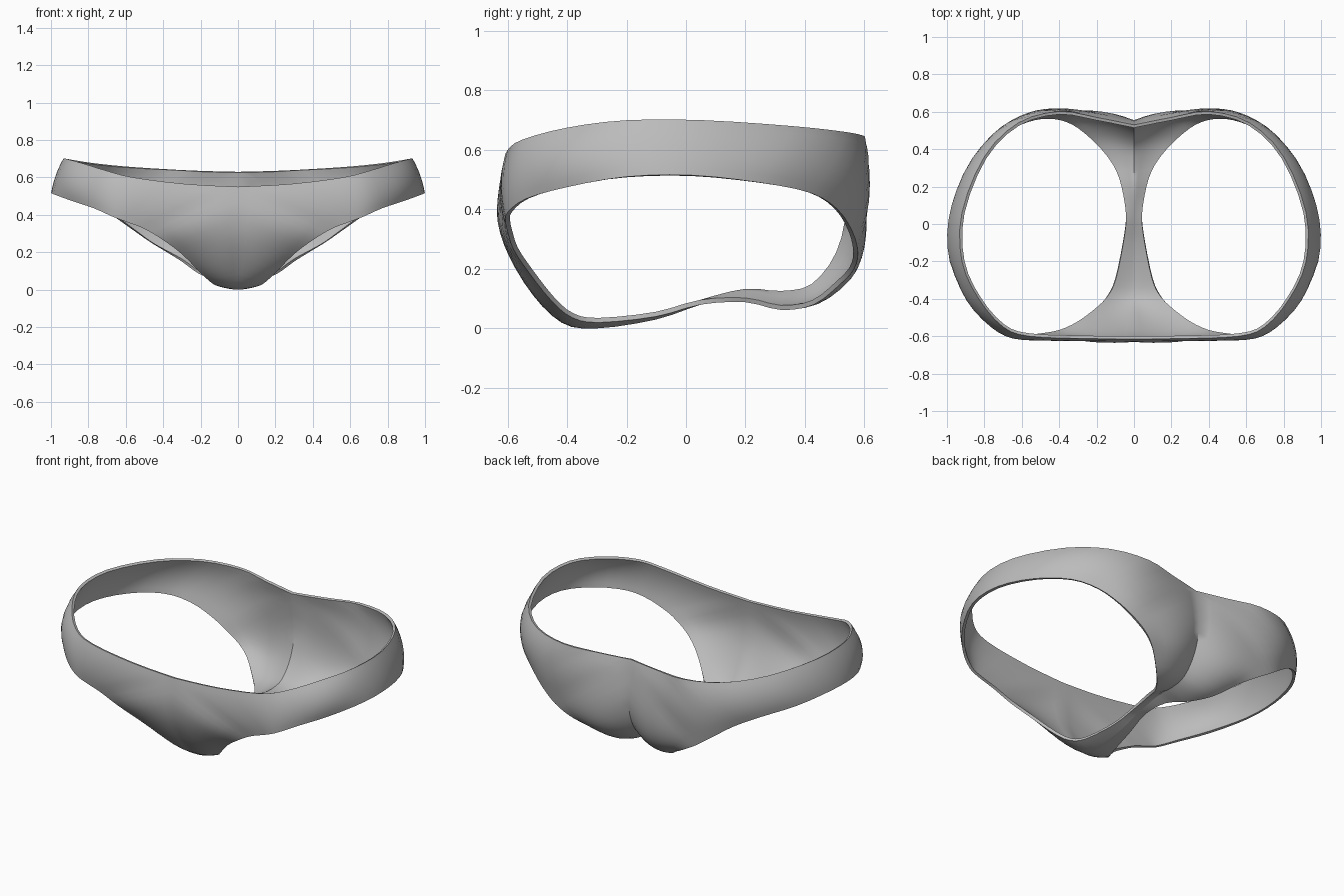
import bpy, bmesh
from mathutils import Vector

if "Cube" in bpy.data.objects:
    bpy.data.objects.remove(bpy.data.objects["Cube"])

STEPS, RADIAL = 3, 8

# centre seam, front top down through the crotch to back top: (y, z)
seam = [(-.615, .55), (-.63, .42), (-.605, .28), (-.52, .13), (-.42, .02), (-.30, 0),
        (-.10, .03), (.05, .08), (.20, .117), (.32, .11), (.43, .135), (.52, .25),
        (.555, .42), (.53, .63)]
# waist edge between back centre and front centre
waist = [(.20, .57, .635), (.40, .602, .645), (.62, .54, .66), (.80, .36, .68),
         (.92, .06, .70), (.92, -.20, .70), (.83, -.40, .675), (.70, -.55, .635),
         (.56, -.60, .60), (.28, -.612, .565)]
# leg opening, matched point for point: front and crotch, then back and side
leg_front = [(.50, -.60, .325), (.40, -.58, .265), (.30, -.53, .19), (.20, -.45, .09),
             (.14, -.38, .035), (.10, -.29, .02), (.06, -.10, .04), (.042, .05, .08),
             (.06, .20, .088), (.11, .32, .062), (.20, .43, .08), (.30, .52, .15)]
leg_back = [(.38, .565, .20), (.47, .578, .255), (.57, .56, .325), (.68, .51, .40),
            (.80, .42, .455), (.92, .25, .49), (.992, .02, .515), (.985, -.20, .51),
            (.89, -.40, .475), (.77, -.54, .435), (.67, -.60, .39), (.59, -.607, .36)]
# outward fullness of the cloth halfway between the edges
bulge = [.02, .025, .02, .02, .01, .003, 0, 0, 0, .008, .025, .045,
         .045, .055, .065, .05, .03, .02, .01, .012, .03, .02, .02, .018]


def spline(pts, closed=False):
    """Catmull-Rom samples, STEPS per span."""
    pts = [Vector(p) for p in pts]
    n = len(pts)
    out = []
    for i in range(n if closed else n - 1):
        def at(k):
            return pts[k % n] if closed else pts[max(0, min(n - 1, k))]
        a, b, c, d = at(i - 1), at(i), at(i + 1), at(i + 2)
        for s in range(STEPS):
            t = s / STEPS
            out.append(.5 * (2 * b + (c - a) * t + (2 * a - 5 * b + 4 * c - d) * t * t
                             + (3 * b - a - 3 * c + d) * t ** 3))
    return out


centre = [(0, y, z) for y, z in seam]
outer = spline(centre) + spline([centre[-1]] + waist + [centre[0]])
leg = spline(leg_front + leg_back, True)
full = [v.x for v in spline([(b, 0, 0) for b in bulge], True)]

# half garment: a ring of cloth from the leg opening to the seam and waist
bm = bmesh.new()
rows = []
for o, l, b in zip(outer, leg, full):
    mid = (o + l) / 2
    mid += (mid - Vector((0, 0, .45))).normalized() * b
    row = []
    for j in range(RADIAL + 1):
        t = j / RADIAL
        p = o * (1 - t) * (1 - 2 * t) + mid * 4 * t * (1 - t) + l * t * (2 * t - 1)
        row.append(bm.verts.new(p))
    rows.append(row)
for i, r in enumerate(rows):
    q = rows[(i + 1) % len(rows)]
    for j in range(RADIAL):
        bm.faces.new((r[j], r[j + 1], q[j + 1], q[j]))

# make the cloth face outward
bm.normal_update()
side = sum(f.normal.dot(f.calc_center_median() - Vector((0, 0, .45))) * f.calc_area()
           for f in bm.faces)
if side < 0:
    bmesh.ops.reverse_faces(bm, faces=bm.faces[:])

mesh = bpy.data.meshes.new("briefs")
bm.to_mesh(mesh)
bm.free()
briefs = bpy.data.objects.new("briefs", mesh)
bpy.context.collection.objects.link(briefs)

cloth = bpy.data.materials.new("grey cloth")
cloth.diffuse_color = (.5, .5, .5, 1)
cloth.use_nodes = True
cloth.node_tree.nodes["Principled BSDF"].inputs["Base Color"].default_value = cloth.diffuse_color
mesh.materials.append(cloth)

# mirror to the other leg, then give the cloth its thickness
mirror = briefs.modifiers.new("mirror", 'MIRROR')
mirror.use_clip = True
mirror.merge_threshold = .002
thick = briefs.modifiers.new("thickness", 'SOLIDIFY')
thick.thickness = .016
thick.offset = -1

bpy.context.view_layer.objects.active = briefs
briefs.select_set(True)
bpy.ops.object.convert(target='MESH')
bpy.ops.object.shade_smooth_by_angle(angle=.8)
